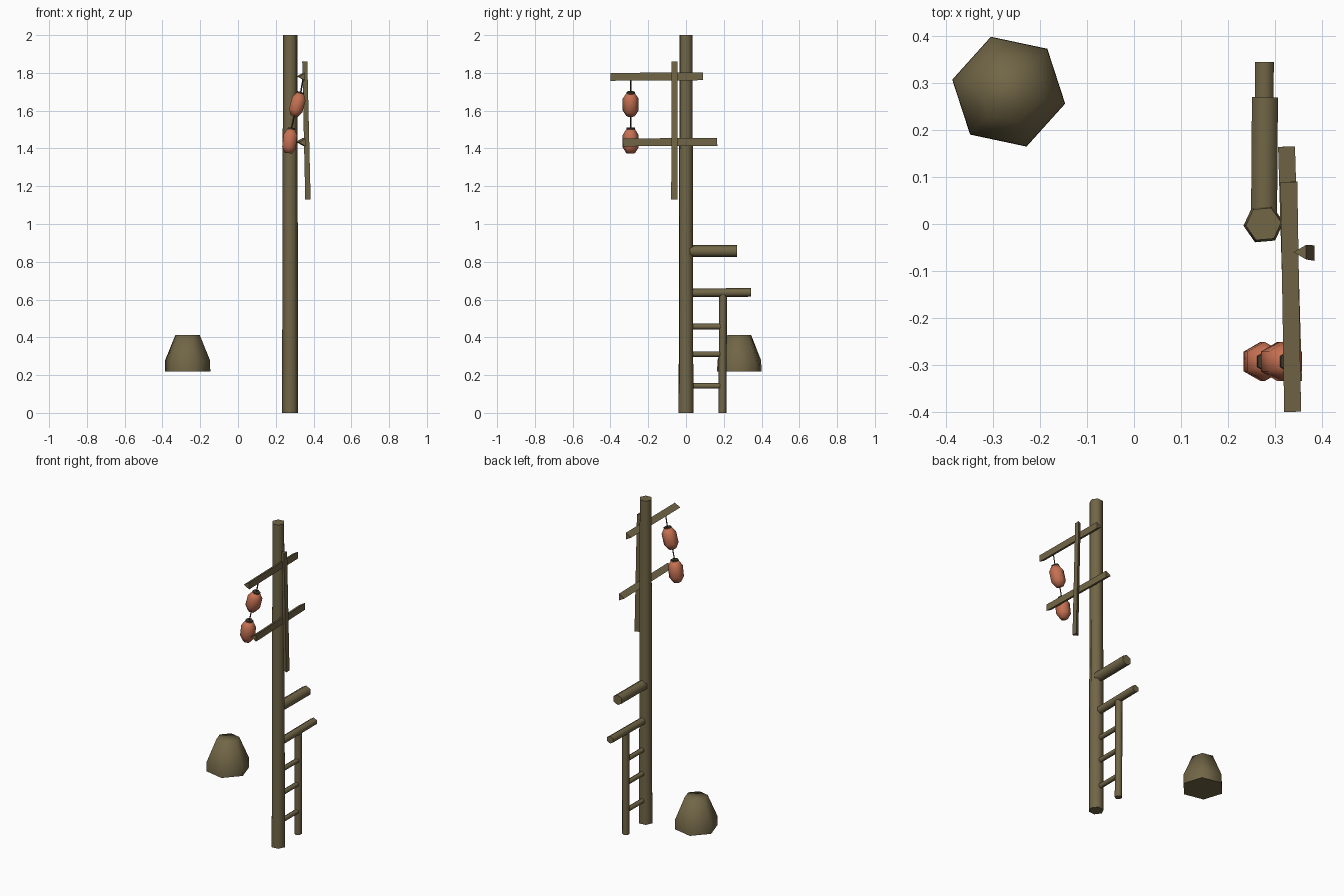
import bpy, bmesh, math
from mathutils import Vector

if "Cube" in bpy.data.objects:
    bpy.data.objects.remove(bpy.data.objects["Cube"])


def material(name, rgb):
    m = bpy.data.materials.new(name)
    m.diffuse_color = (*rgb, 1)
    m.use_nodes = True
    m.node_tree.nodes["Principled BSDF"].inputs["Base Color"].default_value = m.diffuse_color
    return m


WOOD = material("weathered_wood", (0.165, 0.132, 0.062))
PAPER = material("red_paper", (0.56, 0.165, 0.085))
DARK = material("dark_cord", (0.06, 0.045, 0.025))


def lathe(name, start, end, profile, sides, turn, mat):
    """Loft polygon rings along start-end; profile = (fraction, radius)."""
    a, b = Vector(start), Vector(end)
    d = (b - a).normalized()
    u = Vector((1, 0, 0))
    if abs(d.x) > 0.9:
        u = Vector((0, 1, 0))
    u = (u - d * u.dot(d)).normalized()
    v = d.cross(u)
    bm = bmesh.new()
    rings = []
    for t, r in profile:
        ring = []
        for i in range(sides):
            ang = math.radians(turn) + math.tau * i / sides
            ring.append(bm.verts.new(a.lerp(b, t) + r * (math.cos(ang) * u + math.sin(ang) * v)))
        rings.append(ring)
    for lo, hi in zip(rings, rings[1:]):
        for i in range(sides):
            j = (i + 1) % sides
            bm.faces.new((lo[i], lo[j], hi[j], hi[i]))
    bm.faces.new(rings[0])
    bm.faces.new(rings[-1])
    bmesh.ops.recalc_face_normals(bm, faces=bm.faces[:])
    me = bpy.data.meshes.new(name)
    bm.to_mesh(me)
    bm.free()
    me.materials.append(mat)
    ob = bpy.data.objects.new(name, me)
    bpy.context.collection.objects.link(ob)
    bpy.ops.object.select_all(action='DESELECT')
    ob.select_set(True)
    bpy.context.view_layer.objects.active = ob
    bpy.ops.object.shade_smooth_by_angle(angle=math.radians(73))
    return ob


def beam(name, start, end, r0, r1, sides, turn, mat=WOOD):
    return lathe(name, start, end, [(0, r0), (1, r1)], sides, turn, mat)


# Main pole
beam("pole", (0.276, 0, 0), (0.276, 0, 2), 0.043, 0.038, 6, 5)

# Sign frame: two three-sided cross bars and an upright batten
beam("upper_cross_bar", (0.344, -0.40, 1.779), (0.336, 0.09, 1.782), 0.024, 0.024, 3, 180)
beam("lower_cross_bar", (0.346, -0.335, 1.432), (0.331, 0.165, 1.435), 0.024, 0.024, 3, 180)
beam("upright_batten", (0.375, -0.062, 1.13), (0.358, -0.06, 1.86), 0.019, 0.018, 3, 180)

# Rear arms
beam("upper_arm", (0.277, 0.0, 0.856), (0.279, 0.27, 0.856), 0.032, 0.032, 6, 90)
beam("lower_arm", (0.276, 0.0, 0.635), (0.278, 0.345, 0.638), 0.023, 0.023, 6, 90)

# Half ladder behind the pole
beam("ladder_post", (0.276, 0.193, 0), (0.276, 0.196, 0.63), 0.021, 0.021, 6, 30)
for i, z in enumerate((0.143, 0.311, 0.457)):
    beam(f"ladder_rung_{i + 1}", (0.276, 0.01, z), (0.276, 0.19, z), 0.015, 0.015, 6, 90)

# Hanging bell-shaped basket
lathe("basket", (-0.267, 0.282, 0.22), (-0.267, 0.282, 0.412),
      [(0, 0.123), (0.3, 0.122), (1, 0.066)], 6, 48, WOOD)


# Swinging lanterns with dark caps and cords
def lantern(tag, bottom, top):
    a, b = Vector(bottom), Vector(top)
    lathe(tag + "_lantern", a, b, [(0, 0.023), (0.24, 0.042), (0.76, 0.042), (1, 0.023)], 6, 90, PAPER)
    lathe(tag + "_lantern_cap", b, b + (b - a) * 0.06, [(0, 0.023), (1, 0.022)], 6, 90, DARK)


Y = -0.293
lantern("upper", (0.298, Y, 1.572), (0.33, Y, 1.692))
lantern("lower", (0.266, Y, 1.375), (0.282, Y, 1.502))
beam("upper_cord", (0.331, Y, 1.69), (0.345, Y, 1.77), 0.004, 0.004, 4, 0, DARK)
beam("lower_cord", (0.282, Y, 1.50), (0.299, Y, 1.58), 0.004, 0.004, 4, 0, DARK)
